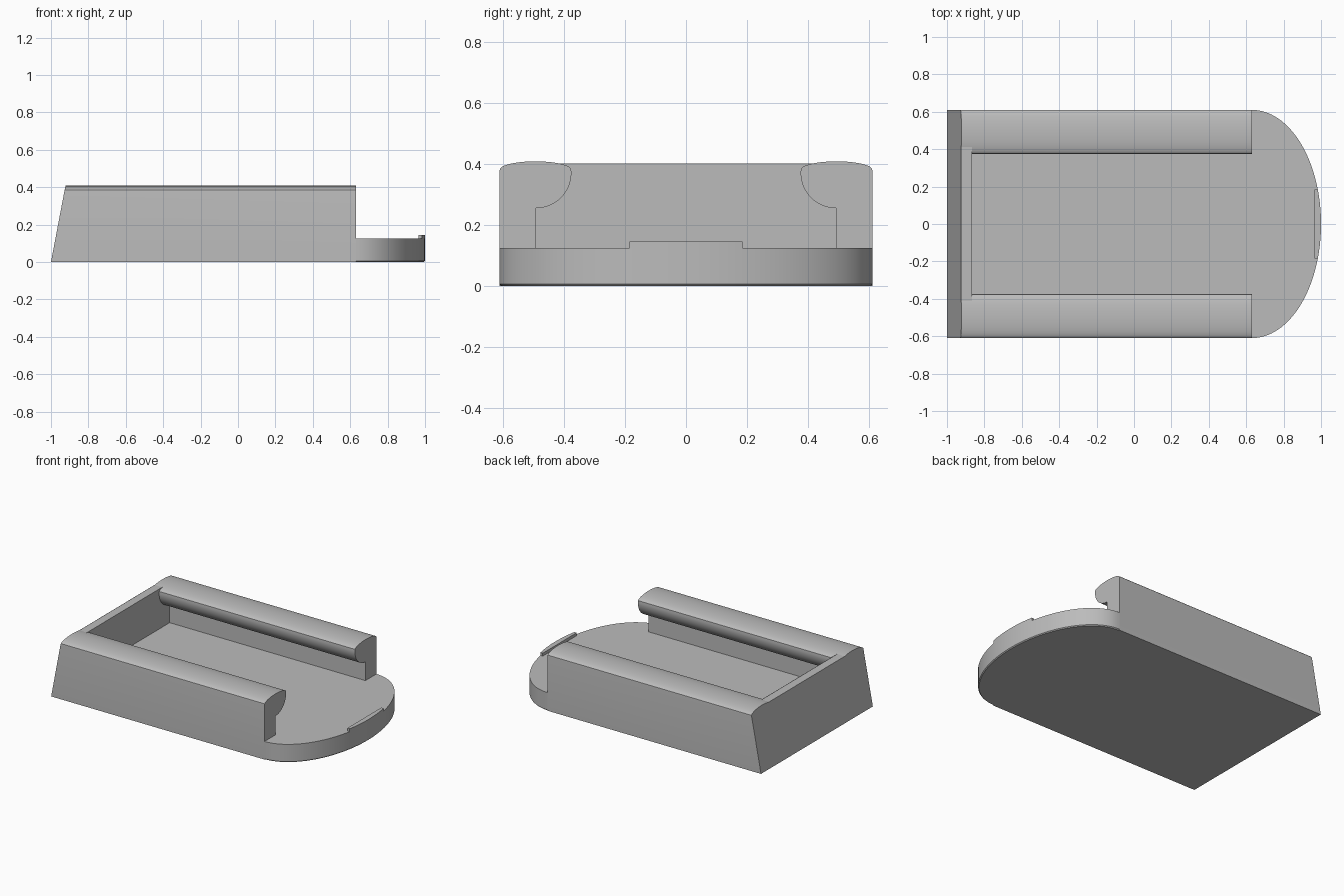
import bpy, bmesh, math

if "Cube" in bpy.data.objects:
    bpy.data.objects.remove(bpy.data.objects["Cube"])

grey = bpy.data.materials.new("plain grey")
grey.diffuse_color = (0.5, 0.5, 0.5, 1)
grey.use_nodes = True
grey.node_tree.nodes["Principled BSDF"].inputs["Base Color"].default_value = grey.diffuse_color

HALF_W, FLOOR, RAIL_END = 0.61, 0.125, 0.63
SLANT = 0.19          # lean of the closed end, x per unit of height


def prism(name, start, end, smooth=True):
    """Closed solid between two matching rings of points."""
    bm = bmesh.new()
    a = [bm.verts.new(p) for p in start]
    b = [bm.verts.new(p) for p in end]
    n = len(a)
    bm.faces.new(a)
    bm.faces.new(b[::-1])
    for i in range(n):
        bm.faces.new((a[i], b[i], b[(i + 1) % n], a[(i + 1) % n]))
    bmesh.ops.recalc_face_normals(bm, faces=bm.faces)
    mesh = bpy.data.meshes.new(name)
    bm.to_mesh(mesh)
    bm.free()
    obj = bpy.data.objects.new(name, mesh)
    bpy.context.collection.objects.link(obj)
    mesh.materials.append(grey)
    if smooth:
        bpy.ops.object.select_all(action='DESELECT')
        bpy.context.view_layer.objects.active = obj
        obj.select_set(True)
        bpy.ops.object.shade_smooth_by_angle(angle=math.radians(30))
    return obj


def along_x(name, section, x_end):
    """Run a (y, z) section from the slanted end to x_end."""
    return prism(name, [(-1 + SLANT * z, y, z) for y, z in section],
                 [(x_end, y, z) for y, z in section])


def arc(cy, cz, ry, rz, a0, a1, n):
    return [(cy + ry * math.cos(math.radians(a0 + (a1 - a0) * i / n)),
             cz + rz * math.sin(math.radians(a0 + (a1 - a0) * i / n)))
            for i in range(n + 1)]


# Rail section on the +y side, from the outer bottom over the crown to the floor
crown = [(0.61, 0.375)] + arc(0.4925, 0.38, 0.1175, 0.028, 8, 172, 20)
under = arc(0.49, 0.37, 0.115, 0.115, 180, 270, 14)
side = [(HALF_W, 0)] + crown + under + [(0.49, FLOOR)]

# Channel body: floor with both overhanging rails
along_x("channel_body", side + [(-y, z) for y, z in reversed(side)], RAIL_END)

# Closed end wall filling the channel, flush with the slanted end
inner = [(0.422, 0.4)] + [p for p in crown if p[0] < 0.42] + under + [(0.49, FLOOR)]
along_x("end_wall", inner + [(-y, z) for y, z in reversed(inner)], -0.865)


# Half-oval nose plate with a slightly eased lower rim
def nose_ring(z, inset=0.0):
    return [(x, y, z) for x, y in
            arc(RAIL_END, 0, 0.37 - inset, HALF_W - inset, -90, 90, 64)]


prism("nose_rim", nose_ring(0, 0.006), nose_ring(0.006))
prism("nose_plate", nose_ring(0.006), nose_ring(FLOOR))

# Low stop lip at the tip, following the oval edge
t = math.degrees(math.asin(0.185 / HALF_W))
lip = [(0.965, -0.185)] + arc(RAIL_END, 0, 0.37, HALF_W, -t, t, 20) + [(0.965, 0.185)]
prism("stop_lip", [(x, y, FLOOR) for x, y in lip], [(x, y, 0.145) for x, y in lip])
